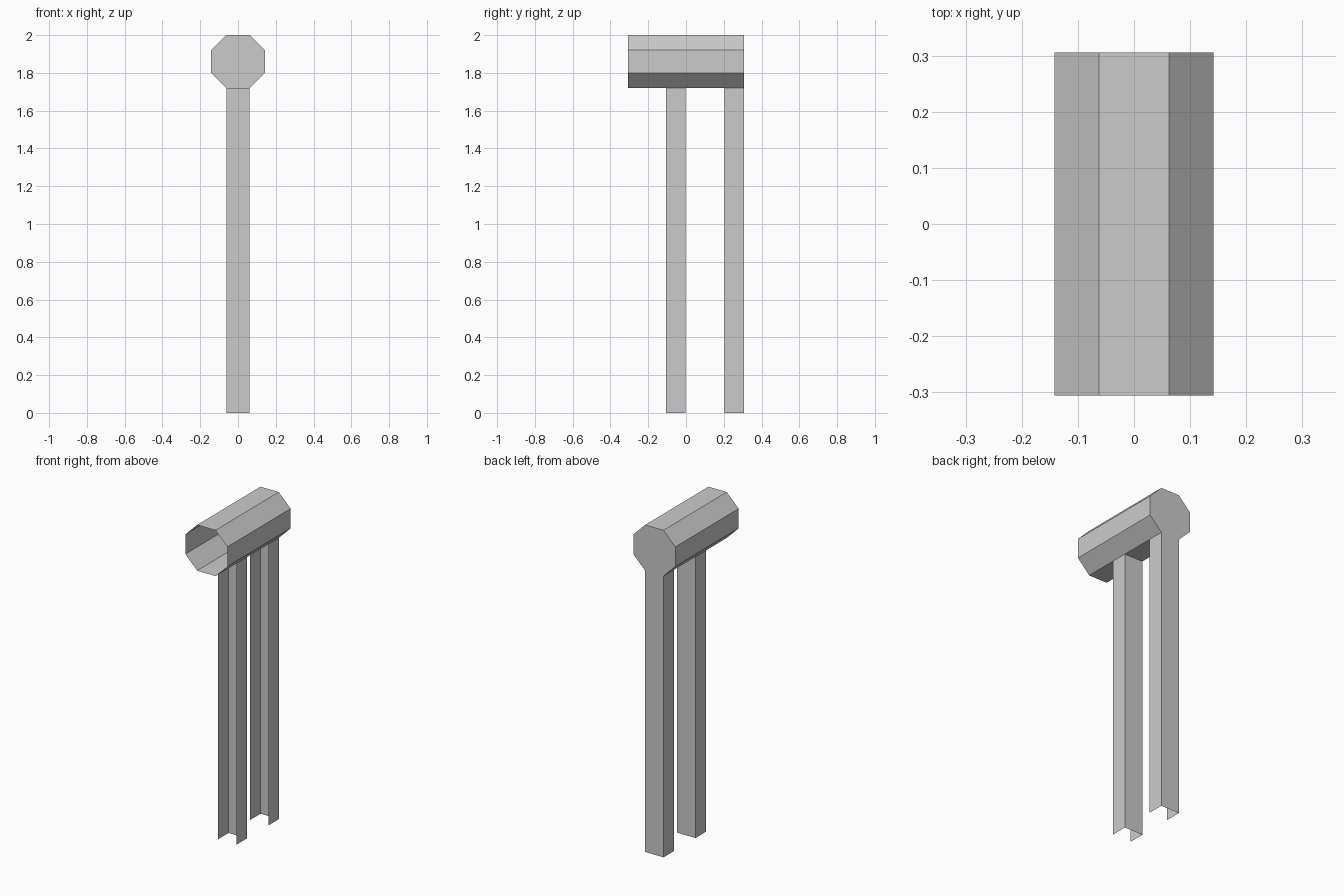
import bpy
import bmesh

cube = bpy.data.objects.get("Cube")
if cube:
    bpy.data.objects.remove(cube, do_unlink=True)

# Main dimensions
HALF_W, FLAT = 0.142, 0.062            # barrel half width, half of its flat side
BOTTOM, TOP = 1.72, 2.0                # barrel heights
LOW, HIGH = 1.80, 1.92                 # ends of the upright barrel sides
FRONT, BACK = -0.306, 0.306
LEG_DEPTH = 0.102

grey = bpy.data.materials.new("plain grey")
grey.use_nodes = True
colour = (0.6, 0.6, 0.6, 1)
grey.diffuse_color = colour
grey.node_tree.nodes["Principled BSDF"].inputs["Base Color"].default_value = colour


def make_object(name, bm):
    mesh = bpy.data.meshes.new(name)
    bm.to_mesh(mesh)
    bm.free()
    mesh.materials.append(grey)
    obj = bpy.data.objects.new(name, mesh)
    bpy.context.collection.objects.link(obj)
    return obj


def sweep(bm, start, end, closed):
    """Join two matching loops of points with flat strips."""
    a = [bm.verts.new(p) for p in start]
    b = [bm.verts.new(p) for p in end]
    count = len(a)
    for i in range(count if closed else count - 1):
        j = (i + 1) % count
        bm.faces.new((a[i], a[j], b[j], b[i]))
    return a, b


# Eight-sided barrel, open at the front; its back plate runs down the rear leg
right_half = [(FLAT, BOTTOM), (HALF_W, LOW), (HALF_W, HIGH), (FLAT, TOP)]
octagon = right_half + [(-x, z) for x, z in reversed(right_half)]
bm = bmesh.new()
_, rim = sweep(bm, [(x, FRONT, z) for x, z in octagon],
               [(x, BACK, z) for x, z in octagon], True)
feet = [bm.verts.new((x, BACK, 0)) for x in (FLAT, -FLAT)]
bm.faces.new(list(reversed(rim + [feet[1], feet[0]])))
bmesh.ops.recalc_face_normals(bm, faces=bm.faces)
make_object("barrel_and_back_plate", bm)


# Legs are thin channels, open at the front and at the foot
def channel_leg(name, back_y, with_back):
    front_y = back_y - LEG_DEPTH
    outline = [(FLAT, front_y), (FLAT, back_y), (-FLAT, back_y), (-FLAT, front_y)]
    bm = bmesh.new()
    sweep(bm, [(x, y, 0) for x, y in outline],
          [(x, y, BOTTOM) for x, y in outline], False)
    if not with_back:
        bm.faces.ensure_lookup_table()
        bmesh.ops.delete(bm, geom=[bm.faces[1]], context='FACES_ONLY')
    make_object(name, bm)


channel_leg("front_leg", -0.003, True)
channel_leg("rear_leg_sides", BACK, False)
